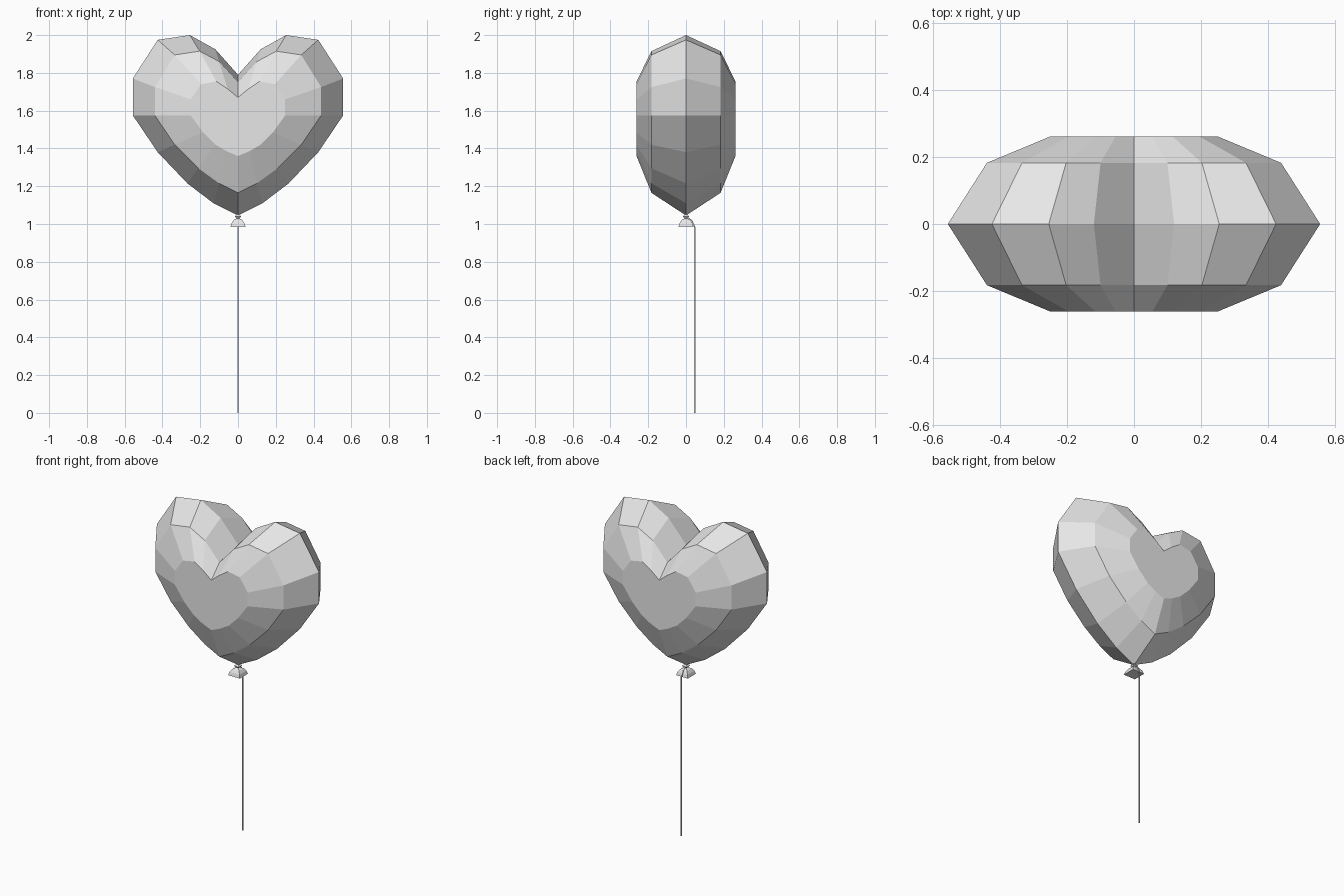
import bpy
import bmesh

cube = bpy.data.objects.get("Cube")
if cube:
    bpy.data.objects.remove(cube, do_unlink=True)

# Single plain colour
grey = bpy.data.materials.new("light grey")
grey.use_nodes = True
colour = (0.8, 0.8, 0.8, 1)
grey.diffuse_color = colour
grey.node_tree.nodes["Principled BSDF"].inputs["Base Color"].default_value = colour


def loft(name, rings):
    """Skin a stack of equal-length closed rings and cap both ends, flat shaded."""
    bm = bmesh.new()
    loops = [[bm.verts.new(point) for point in ring] for ring in rings]
    for lower, upper in zip(loops, loops[1:]):
        for i in range(len(lower)):
            j = (i + 1) % len(lower)
            bm.faces.new((lower[i], lower[j], upper[j], upper[i]))
    bm.faces.new(loops[0])
    bm.faces.new(loops[-1])
    bmesh.ops.recalc_face_normals(bm, faces=bm.faces)
    mesh = bpy.data.meshes.new(name)
    bm.to_mesh(mesh)
    bm.free()
    mesh.materials.append(grey)
    obj = bpy.data.objects.new(name, mesh)
    bpy.context.collection.objects.link(obj)
    return obj


def heart_ring(half, depth):
    """Complete a half outline, notch to tip, by mirroring it across x."""
    outline = half + [(-x, z) for x, z in half[-2:0:-1]]
    return [(x, depth, z) for x, z in outline]


# Heart balloon: seam outline, shoulder outline and flat face outline
seam = [(0, 1.79), (0.12, 1.925), (0.255, 2.0), (0.425, 1.975), (0.557, 1.77),
        (0.557, 1.575), (0.425, 1.38), (0.268, 1.215), (0.13, 1.11), (0, 1.045)]
shoulder = [(0, 1.75), (0.1, 1.86), (0.203, 1.915), (0.335, 1.895), (0.44, 1.725),
            (0.44, 1.575), (0.335, 1.42), (0.21, 1.295), (0.1, 1.215), (0, 1.165)]
face = [(0, 1.67), (0.055, 1.715), (0.115, 1.755), (0.195, 1.74), (0.25, 1.66),
        (0.25, 1.575), (0.185, 1.485), (0.12, 1.42), (0.06, 1.385), (0, 1.36)]
layers = [(face, -0.262), (shoulder, -0.183), (seam, 0), (shoulder, 0.183), (face, 0.262)]
loft("heart_balloon", [heart_ring(half, depth) for half, depth in layers])

# Knot: square flared skirt below a pinched neck
knot_profile = [(0.008, 1.05), (0.016, 1.04), (0.008, 1.03), (0.024, 1.02),
                (0.034, 1.005), (0.04, 0.985)]
corners = [(-1, -1), (1, -1), (1, 1), (-1, 1)]
loft("knot", [[(r * cx, r * cy, z) for cx, cy in corners] for r, z in knot_profile])

# String: thin square tube from the neck, over the skirt, down to the ground
radius = 0.003
path = [(0.008, 1.035), (0.03, 1.02), (0.046, 0.985), (0.046, 0)]
loft("string", [[(radius * cx, y + radius * cy, z) for cx, cy in corners] for y, z in path])
